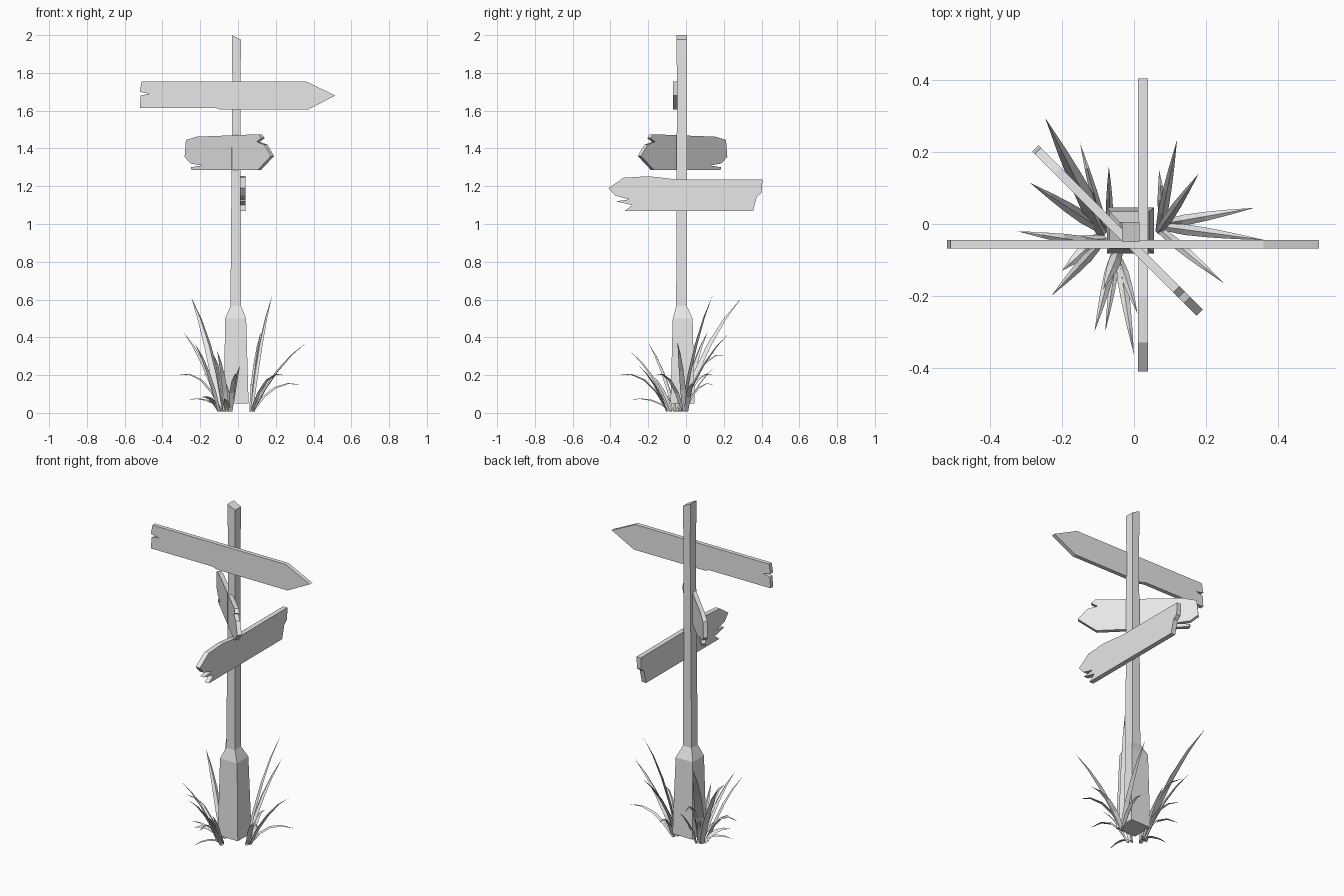
import bpy, bmesh, math, random
from mathutils import Vector

random.seed(4)
cube = bpy.data.objects.get("Cube")
if cube:
    bpy.data.objects.remove(cube, do_unlink=True)

grey = bpy.data.materials.new("plain grey")
grey.use_nodes = True
grey.diffuse_color = (0.8, 0.8, 0.8, 1)
grey.node_tree.nodes["Principled BSDF"].inputs["Base Color"].default_value = (0.8, 0.8, 0.8, 1)


def finish(bm, name, location=(0, 0, 0), turn=0):
    """Turn a bmesh into a flat-shaded object."""
    bmesh.ops.recalc_face_normals(bm, faces=bm.faces)
    mesh = bpy.data.meshes.new(name)
    bm.to_mesh(mesh)
    bm.free()
    mesh.materials.append(grey)
    obj = bpy.data.objects.new(name, mesh)
    obj.location = location
    obj.rotation_euler.z = math.radians(turn)
    bpy.context.collection.objects.link(obj)
    return obj


def bridge(bm, lower, upper):
    """Join two rings of vertices with quads."""
    count = len(lower)
    for i in range(count):
        j = (i + 1) % count
        bm.faces.new((lower[i], lower[j], upper[j], upper[i]))


def board(name, outline, location, turn, stretch=1, thickness=0.024):
    """Extrude an upright outline into a plank centred on its depth."""
    bm = bmesh.new()
    front, back = [
        [bm.verts.new((u * stretch, side * thickness / 2, z)) for u, z in outline]
        for side in (-1, 1)
    ]
    bm.faces.new(front)
    bm.faces.new(reversed(back))
    bridge(bm, front, back)
    return finish(bm, name, location, turn)


# Post: thick foot, sloped shoulder, slim shaft with a slanted top
bm = bmesh.new()
rings = []
for left, right, front, back, z in (
    (-0.075, 0.056, -0.082, 0.046, 0.05),
    (-0.068, 0.043, -0.07, 0.035, 0.5),
    (-0.04, 0.016, -0.052, 0.005, 0.565),
    (-0.03, 0.013, -0.048, 0.005, 1.78),
    (-0.033, 0.015, -0.05, 0.006, 1.9),
    (-0.033, 0.015, -0.05, 0.006, 1.988),
):
    corners = ((left, front), (right, front), (right, back), (left, back))
    rings.append([bm.verts.new((x, y, z)) for x, y in corners])
for vert in rings[-1]:
    vert.co.z += 0.012 if vert.co.x < 0 else -0.012
for lower, upper in zip(rings, rings[1:]):
    bridge(bm, lower, upper)
bm.faces.new(rings[0])
bm.faces.new(rings[-1])
finish(bm, "post")

# Three arrow boards with splintered ends
board("top_board", [
    (-0.51, 1.755), (0.36, 1.755), (0.515, 1.68), (0.37, 1.605), (-0.09, 1.605),
    (-0.12, 1.615), (-0.52, 1.615), (-0.515, 1.68), (-0.47, 1.69), (-0.52, 1.7),
], (0, -0.056, 0), 0)
board("middle_board", [
    (-0.235, 1.445), (-0.18, 1.462), (0.15, 1.475), (0.165, 1.455), (0.14, 1.435),
    (0.18, 1.42), (0.215, 1.36), (0.145, 1.285), (-0.205, 1.285), (-0.21, 1.3),
    (-0.15, 1.31), (-0.21, 1.32), (-0.242, 1.355),
], (-0.032, -0.032, 0), -45, stretch=1.414)
# Re-centre the diagonal board along its length
bpy.data.objects["middle_board"].location.x += 0.028
bpy.data.objects["middle_board"].location.y -= 0.028
for vert in bpy.data.objects["middle_board"].data.vertices:
    vert.co.x -= 0.04
board("low_board", [
    (-0.41, 1.19), (-0.33, 1.245), (-0.2, 1.253), (-0.05, 1.236), (0.405, 1.235),
    (0.4, 1.165), (0.375, 1.145), (0.355, 1.068), (-0.325, 1.068), (-0.285, 1.1),
    (-0.37, 1.12), (-0.3, 1.13), (-0.375, 1.15),
], (0.025, 0, 0), 90, thickness=0.028)


def blade(bm, base, tip, width):
    """Add one folded, arching grass blade with a triangular section."""
    base, tip = Vector(base), Vector(tip)
    out = Vector((tip.x - base.x, tip.y - base.y, 0))
    reach = out.length
    side = Vector((-out.y, out.x, 0)).normalized()
    # Short blades droop at the tip, tall ones stay nearly straight
    lift = tip.z * (0.65 if tip.z > reach * 1.3 else 1.15)
    bend = base + out * 0.42 + Vector((0, 0, lift))
    previous = None
    for t, size in ((0, 0.7), (0.25, 1), (0.5, 0.85), (0.75, 0.5)):
        centre = base * (1 - t) ** 2 + bend * 2 * t * (1 - t) + tip * t * t
        along = ((bend - base) * (1 - t) + (tip - bend) * t).normalized()
        keel = along.cross(side) * width * size * 0.35
        half = side * width * size / 2
        ring = [bm.verts.new(p) for p in (centre - half, centre + half, centre + keel)]
        if previous:
            bridge(bm, previous, ring)
        else:
            bm.faces.new(ring)
        previous = ring
    point = bm.verts.new(tip)
    for i in range(3):
        bm.faces.new((previous[i], previous[(i + 1) % 3], point))


# Grass tufts: root, then tip position and width of every blade
tufts = {
    "left_rear_grass": ((-0.08, -0.01), (
        (-0.247, 0.295, 0.61, 0.05), (-0.15, 0.225, 0.3, 0.025),
        (-0.29, 0.115, 0.43, 0.035), (-0.07, 0.16, 0.25, 0.02),
        (-0.19, 0.15, 0.2, 0.025))),
    "left_front_grass": ((-0.09, -0.05), (
        (-0.325, -0.02, 0.2, 0.03), (-0.23, -0.2, 0.37, 0.028),
        (-0.2, -0.13, 0.08, 0.04), (-0.27, -0.05, 0.07, 0.025))),
    "front_grass": ((-0.05, -0.09), (
        (0, -0.365, 0.2, 0.028), (-0.11, -0.3, 0.33, 0.028),
        (-0.085, -0.18, 0.2, 0.035), (0.01, -0.25, 0.25, 0.025),
        (-0.08, -0.3, 0.07, 0.022))),
    "right_grass": ((0.07, -0.01), (
        (0.18, 0.14, 0.62, 0.028), (0.12, 0.235, 0.43, 0.028),
        (0.335, 0.045, 0.15, 0.03), (0.25, -0.165, 0.2, 0.028),
        (0.365, -0.045, 0.375, 0.03), (0.07, 0.15, 0.15, 0.025))),
}
for name, (root, blades) in tufts.items():
    bm = bmesh.new()
    for x, y, z, width in blades:
        start = [c + random.uniform(-0.015, 0.015) for c in root]
        blade(bm, (*start, 0.008), (x, y, z), width)
    low = min(v.co.z for v in bm.verts)
    for vert in bm.verts:
        vert.co.z = max(vert.co.z, 0) if low < 0 else vert.co.z
    finish(bm, name)
